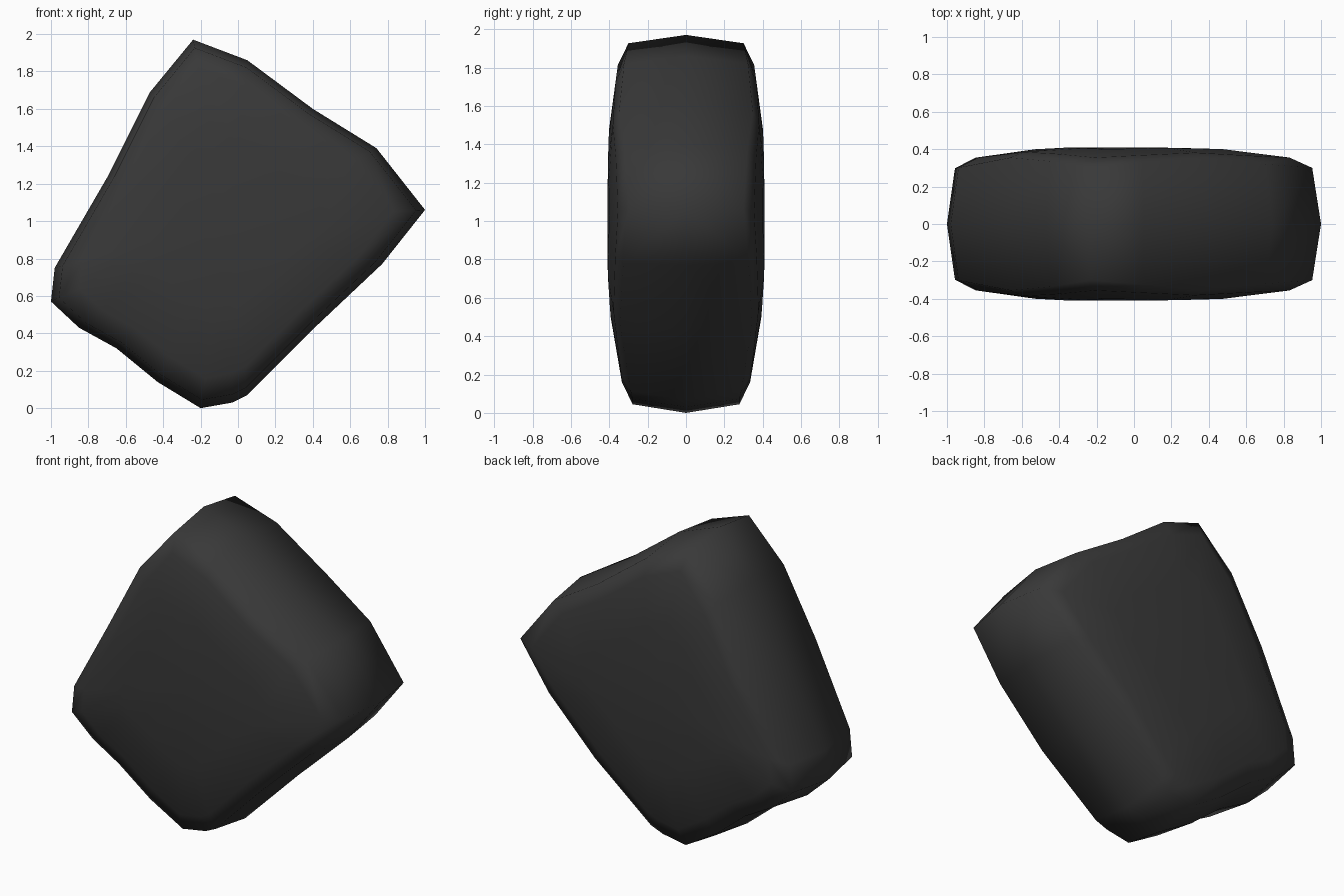
import bpy
import bmesh
from math import hypot

old = bpy.data.objects.get("Cube")
if old:
    bpy.data.objects.remove(old, do_unlink=True)

# Dark grey material
mat = bpy.data.materials.new("charcoal")
mat.use_nodes = True
colour = (0.04, 0.04, 0.04, 1)
mat.diffuse_color = colour
mat.node_tree.nodes["Principled BSDF"].inputs["Base Color"].default_value = colour

# Widest outline of the tilted block, clockwise from its top corner
outline = [(-.24, 1.97), (.05, 1.86), (.40, 1.60), (.74, 1.39), (1, 1.06),
           (.77, .77), (.42, .44), (.05, .07), (-.03, .03), (-.20, 0),
           (-.43, .14), (-.65, .32), (-.85, .43), (-1, .57), (-.98, .75),
           (-.69, 1.25), (-.47, 1.69)]
CX, CZ = -.05, 1.0

# Each ring: outline scale, depth at the corners, extra depth along the sides
rings = [(.955, .30, .055), (.84, .355, .03), (.5, .4, .008)]

bm = bmesh.new()


def ring(scale, depth, extra, side):
    verts = []
    for x, z in outline:
        dx, dz = x - CX, z - CZ
        flat = min(1, max(0, (.97 - hypot(dx, dz)) / .25))
        pz = CZ + dz * scale
        thin = 1 - .12 * max(0, .65 - pz)
        verts.append(bm.verts.new((CX + dx * scale,
                                   side * (depth + extra * flat) * thin, pz)))
    return verts


def bridge(a, b):
    n = len(a)
    for i in range(n):
        j = (i + 1) % n
        bm.faces.new((a[i], a[j], b[j], b[i]))


# Shared middle ring, then a domed half on the front and the back
middle = ring(1, 0, 0, 1)
for side in (-1, 1):
    last = middle
    for scale, depth, extra in rings:
        new = ring(scale, depth, extra, side)
        bridge(last, new)
        last = new
    tip = bm.verts.new((CX, side * .41, CZ))
    for i in range(len(last)):
        bm.faces.new((last[i], last[(i + 1) % len(last)], tip))

bmesh.ops.recalc_face_normals(bm, faces=bm.faces)
for face in bm.faces:
    face.smooth = True

mesh = bpy.data.meshes.new("rounded_block")
bm.to_mesh(mesh)
bm.free()
mesh.materials.append(mat)
block = bpy.data.objects.new("rounded_block", mesh)
bpy.context.collection.objects.link(block)
